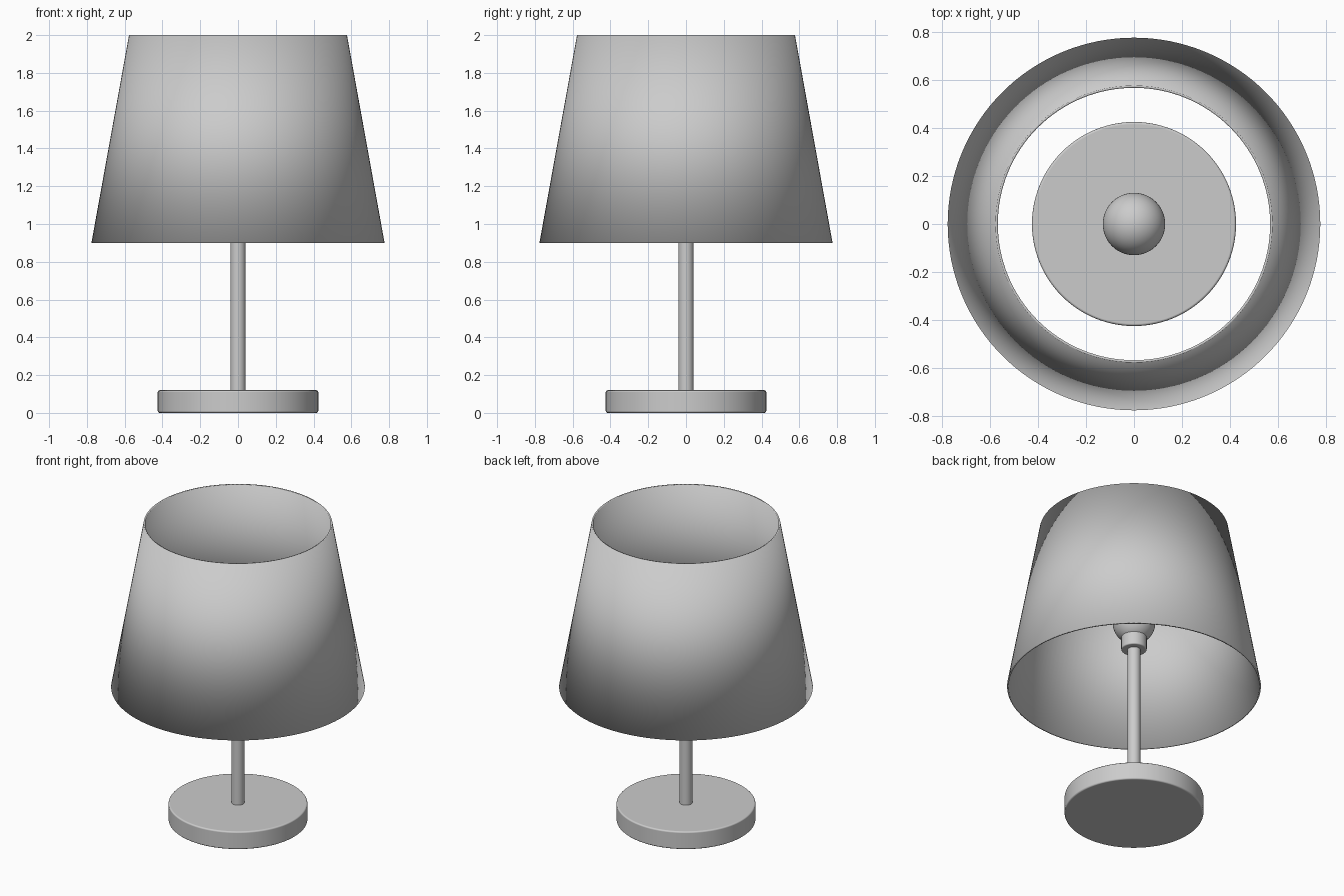
import bpy, bmesh, math

if "Cube" in bpy.data.objects:
    bpy.data.objects.remove(bpy.data.objects["Cube"])


def make_object(name, bm):
    mesh = bpy.data.meshes.new(name)
    bmesh.ops.recalc_face_normals(bm, faces=bm.faces)
    bm.to_mesh(mesh)
    bm.free()
    obj = bpy.data.objects.new(name, mesh)
    bpy.context.collection.objects.link(obj)
    for p in mesh.polygons:
        p.use_smooth = True
    return obj


def disc(name, radius, z0, z1, bevel, sides=96):
    """Upright cylinder with softened rims."""
    bm = bmesh.new()
    bmesh.ops.create_cone(bm, cap_ends=True, segments=sides,
                          radius1=radius, radius2=radius, depth=z1 - z0)
    bmesh.ops.translate(bm, verts=bm.verts, vec=(0, 0, (z0 + z1) / 2))
    obj = make_object(name, bm)
    mod = obj.modifiers.new("soft_rims", 'BEVEL')
    mod.width, mod.segments = bevel, 3
    mod.limit_method = 'ANGLE'
    mod.angle_limit = math.radians(40)
    mod.harden_normals = True
    return obj


# Base, stem and bulb socket
disc("base", 0.425, 0.0, 0.12, 0.01)
disc("stem", 0.04, 0.115, 1.2, 0.005, 48)
disc("bulb_socket", 0.078, 1.155, 1.265, 0.008, 64)

# Bulb
bm = bmesh.new()
bmesh.ops.create_uvsphere(bm, u_segments=48, v_segments=24, radius=0.13)
bmesh.ops.translate(bm, verts=bm.verts, vec=(0, 0, 1.345))
make_object("bulb", bm)

# Shade: open cone with a thin wall, smooth across the rims
bm = bmesh.new()
bmesh.ops.create_cone(bm, cap_ends=False, segments=128,
                      radius1=0.776, radius2=0.577, depth=1.1)
bmesh.ops.translate(bm, verts=bm.verts, vec=(0, 0, 1.45))
shade = make_object("shade", bm)
wall = shade.modifiers.new("wall", 'SOLIDIFY')
wall.thickness = 0.01
wall.offset = -1
